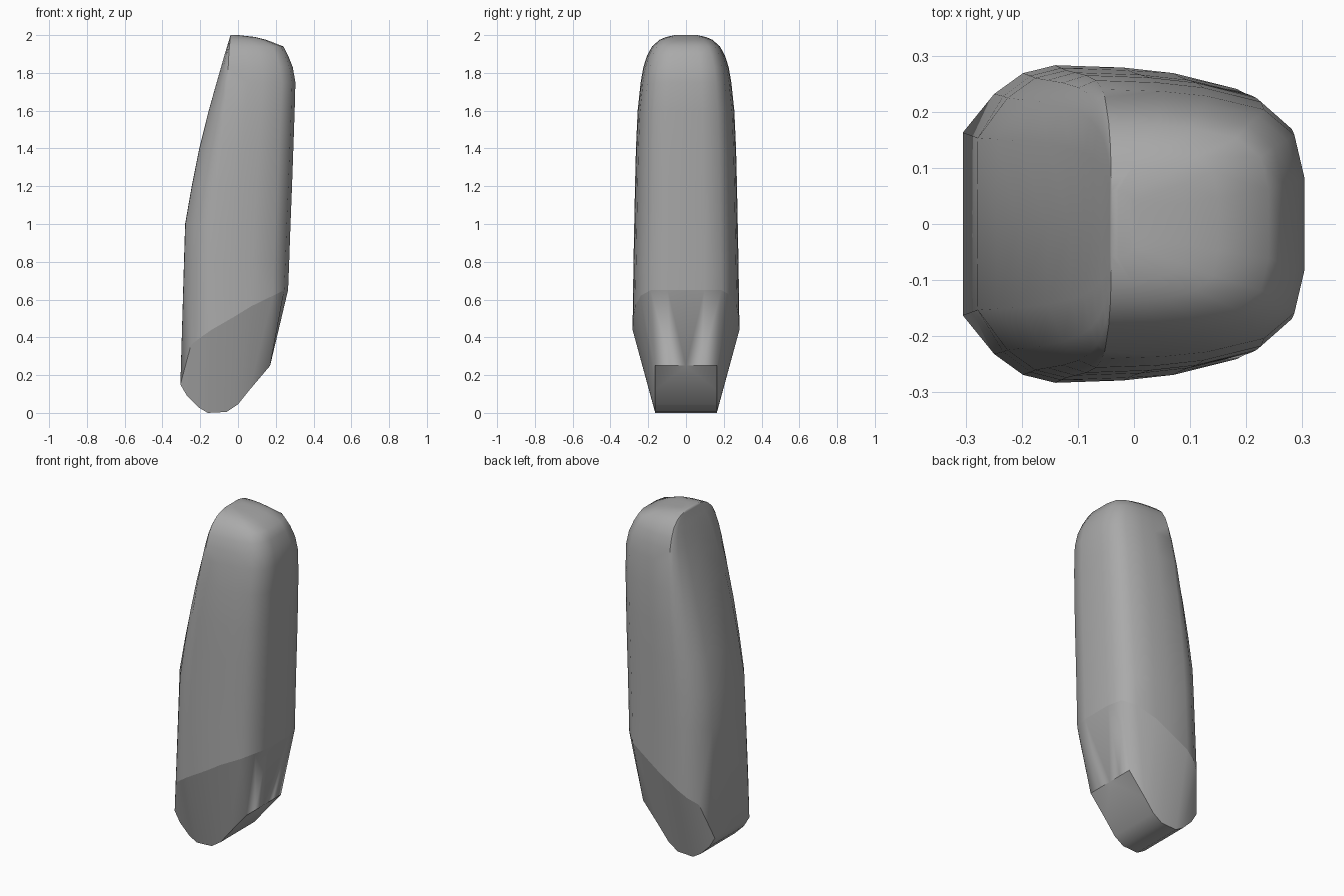
import bpy, bmesh
from mathutils import Vector

cube = bpy.data.objects.get("Cube")
if cube:
    bpy.data.objects.remove(cube)

# Cross-section: (share of the nose or back depth, share of the half width)
NOSE = [(1, 0), (.99, .56), (.66, .82), (.35, .95), (0, 1)]
BACK = [(.3, .985), (.52, .95), (.8, .85), (.95, .66), (1, .34), (1, 0)]
CREASE = len(NOSE) - 1

# Levels from the top down: z, nose x, crease x, back x, half width
LEVELS = [(2.0, -.04, -.04, .0, .06), (1.99, -.043, -.041, .09, .105),
          (1.975, -.047, -.042, .15, .14), (1.94, -.058, -.045, .24, .18),
          (1.89, -.073, -.049, .266, .207), (1.83, -.09, -.052, .29, .226),
          (1.75, -.113, -.057, .304, .24), (1.6, -.155, -.068, .3, .256),
          (1.4, -.205, -.085, .293, .265), (1.2, -.245, -.105, .286, .27),
          (1.0, -.28, -.12, .278, .274), (.8, -.286, -.13, .271, .278)]

# Heights of the slanted cut around the body, and the foot outline below it
CUT_Z = [.15, .15, .36, .40, .44, .51, .565, .62, .65, .65, .65]
FOOT = [(-.305, .15), (-.305, .15), (-.27, .09), (-.21, .03), (-.16, 0),
        (-.06, .005), (0, .045), (.06, .12), (.17, .25), (.17, .25), (.17, .25)]
FOOT_Y = .163


def section(z, nose, crease, back, width):
    pts = [(crease - n * (crease - nose), -v * width, z) for n, v in NOSE]
    return pts + [(crease + b * (back - crease), -v * width, z) for b, v in BACK]


def flatten(row):
    return [(x, 0, z) for x, y, z in row]


# Rows for one half of the body
rows = [section(*level) for level in LEVELS]
rows.insert(0, flatten(rows[0]))
cut = [(x, y, z) for (x, y, _), z in zip(section(0, -.305, -.14, .265, .283), CUT_Z)]
cut[1] = (-.305, -FOOT_Y, .15)
foot = [(x, -FOOT_Y, z) for x, z in FOOT]
foot[0] = (*foot[0][:1], 0, foot[0][2])
foot[-2] = (foot[-2][0], -FOOT_Y / 2, foot[-2][2])
foot[-1] = (foot[-1][0], 0, foot[-1][2])
rows += [cut, foot, flatten(foot)]

# Skin the rows and mark the hard edges
bm = bmesh.new()
grid = [[bm.verts.new(p) for p in row] for row in rows]
for a, b in zip(grid, grid[1:]):
    for i in range(len(a) - 1):
        bm.faces.new((a[i], a[i + 1], b[i + 1], b[i])).smooth = True
for row in grid[-3:-1]:
    for a, b in zip(row, row[1:]):
        bm.edges.get((a, b)).smooth = False
for a, b in zip(grid[1:], grid[2:]):
    if b[CREASE].co.z > 1.65:
        bm.edges.get((a[CREASE], b[CREASE])).smooth = False

# Mirror the half front to back
bmesh.ops.remove_doubles(bm, verts=bm.verts[:], dist=.0005)
copy = bmesh.ops.duplicate(bm, geom=bm.verts[:] + bm.edges[:] + bm.faces[:])["geom"]
bmesh.ops.scale(bm, vec=Vector((1, -1, 1)),
                verts=[g for g in copy if isinstance(g, bmesh.types.BMVert)])
bmesh.ops.remove_doubles(bm, verts=bm.verts[:], dist=.0005)
bmesh.ops.recalc_face_normals(bm, faces=bm.faces[:])

mesh = bpy.data.meshes.new("body")
bm.to_mesh(mesh)
bm.free()
body = bpy.data.objects.new("body", mesh)
bpy.context.collection.objects.link(body)

# Plain grey material
grey = bpy.data.materials.new("plain grey")
grey.use_nodes = True
colour = (.4, .4, .4, 1)
grey.diffuse_color = colour
grey.node_tree.nodes["Principled BSDF"].inputs["Base Color"].default_value = colour
mesh.materials.append(grey)
